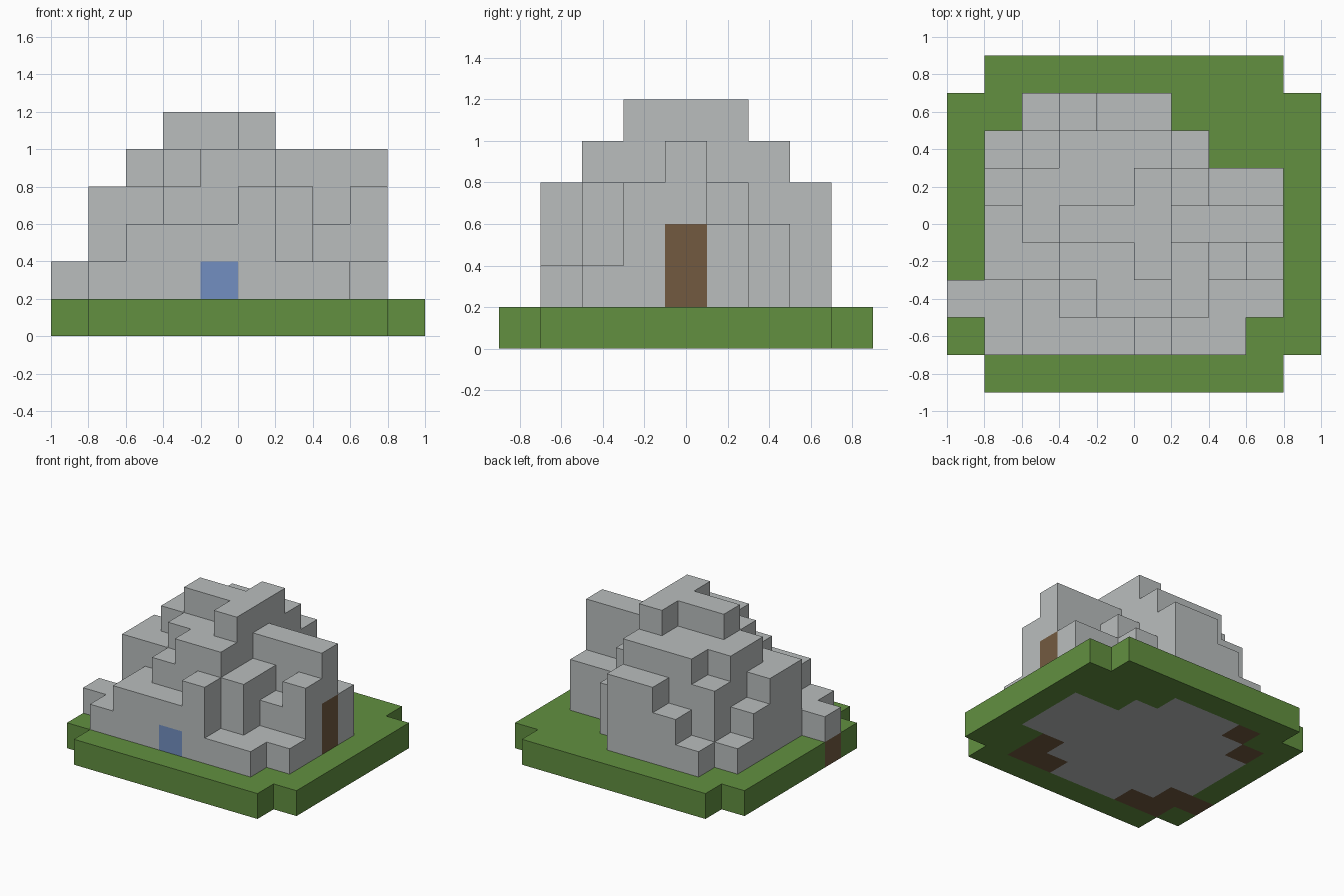
import bpy
import bmesh
from mathutils import Vector

CELL = 0.2

# Block heights, one string per row from front to back, one digit per column
HEIGHTS = [
    "0111111110",
    "1233342211",
    "2234554221",
    "1445564341",
    "1456665551",
    "1355564331",
    "1245553111",
    "1123441111",
    "0111111110",
]
# Ground layer: g grass, d dirt, s stone
GROUND = [
    ".gggggggg.",
    "gddsssddgg",
    "ddsssssdgg",
    "gssssssssg",
    "gssssssssg",
    "gssssssssg",
    "gdsssssggg",
    "ggdsssgggg",
    ".gggggggg.",
]
SIDES = [Vector(v) for v in ((1, 0, 0), (-1, 0, 0), (0, 1, 0),
                             (0, -1, 0), (0, 0, 1), (0, 0, -1))]


def material(name, rgb):
    mat = bpy.data.materials.new(name)
    mat.use_nodes = True
    colour = (*rgb, 1.0)
    mat.diffuse_color = colour
    mat.node_tree.nodes["Principled BSDF"].inputs["Base Color"].default_value = colour
    return mat


def build_blocks(name, cells, solid, mats, paint=None):
    """Skin a set of grid cells with only the faces that are exposed."""
    bm = bmesh.new()
    for cell in sorted(cells):
        centre = Vector(cell) + Vector((-4.5, -4, 0.5))
        for side in SIDES:
            step = tuple(int(a + b) for a, b in zip(cell, side))
            if step in solid:
                continue
            u = Vector((side.y, side.z, side.x))
            v = side.cross(u)
            corners = [(centre + (side + u * a + v * b) / 2) * CELL
                       for a, b in ((-1, -1), (1, -1), (1, 1), (-1, 1))]
            face = bm.faces.new([bm.verts.new(c) for c in corners])
            if paint:
                face.material_index = paint(cell, side)
    bmesh.ops.remove_doubles(bm, verts=bm.verts, dist=0.001)
    # Merge flat neighbouring squares of one colour
    bmesh.ops.dissolve_limit(bm, angle_limit=0.01, verts=bm.verts,
                             edges=bm.edges, delimit={'MATERIAL'})
    mesh = bpy.data.meshes.new(name)
    bm.to_mesh(mesh)
    bm.free()
    for mat in mats:
        mesh.materials.append(mat)
    obj = bpy.data.objects.new(name, mesh)
    bpy.context.collection.objects.link(obj)
    return obj


def paint_house(cell, side):
    x, y, z = cell
    if side.x > 0 and (x, y) == (8, 4) and z in (1, 2):
        return 1    # door
    if side.y < 0 and cell == (4, 1, 1):
        return 2    # window
    return 0


cube = bpy.data.objects.get("Cube")
if cube:
    bpy.data.objects.remove(cube, do_unlink=True)

stone = material("stone grey", (0.49, 0.515, 0.515))
grass = material("grass green", (0.122, 0.279, 0.051))
wood = material("wood brown", (0.171, 0.102, 0.051))
glass = material("window blue", (0.171, 0.275, 0.533))

# Sort the cells by kind
groups = {"g": set(), "d": set(), "s": set()}
for y, row in enumerate(HEIGHTS):
    for x, height in enumerate(row):
        for z in range(int(height)):
            groups["s" if z else GROUND[y][x]].add((x, y, z))
solid = set().union(*groups.values())

# Parts
build_blocks("grass_base", groups["g"], solid, [grass])
build_blocks("dirt_patches", groups["d"], solid, [wood])
build_blocks("stone_house", groups["s"], solid, [stone, wood, glass], paint_house)
